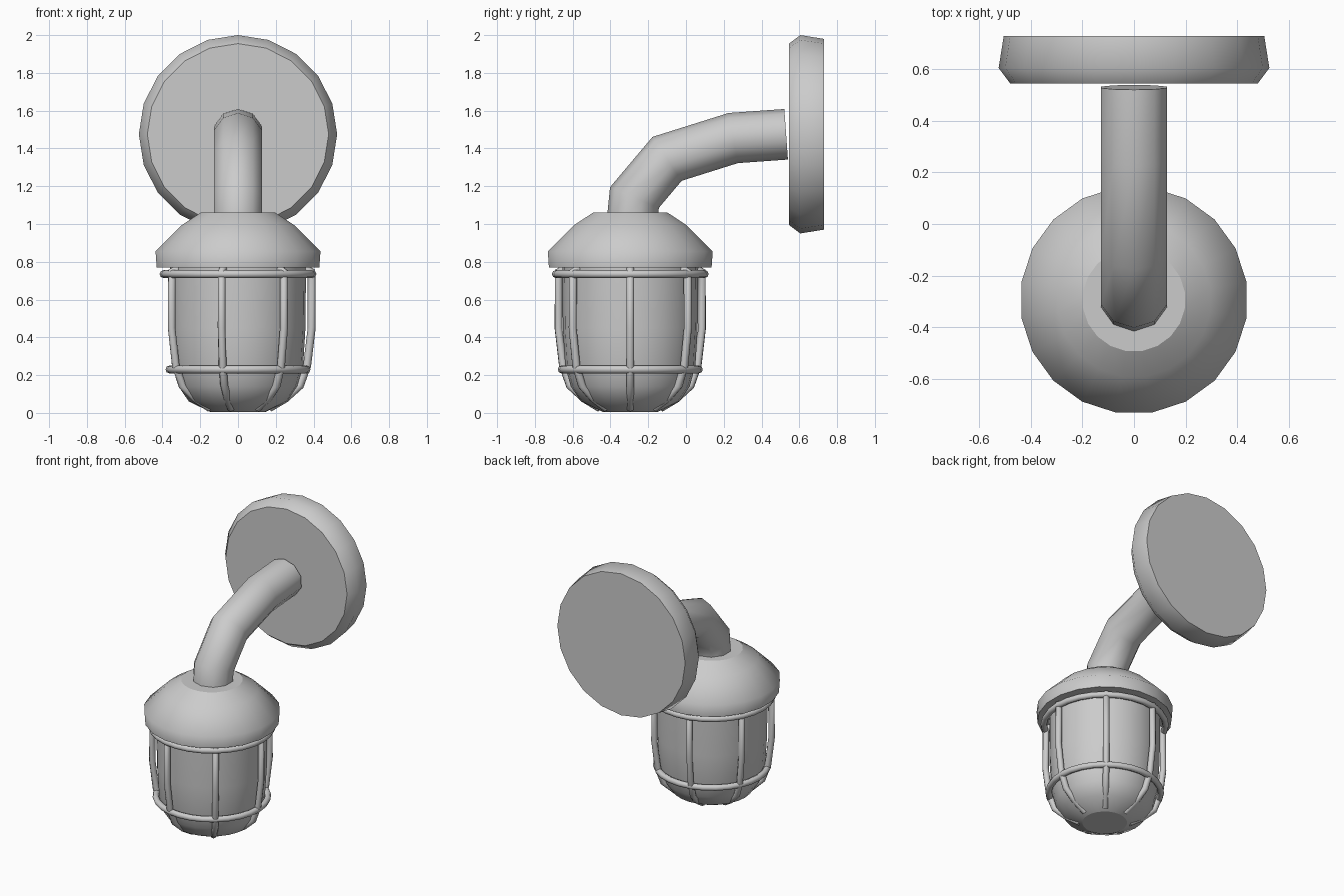
import bpy, bmesh
from math import sin, cos, pi, radians
from mathutils import Vector, Matrix

cube = bpy.data.objects.get("Cube")
if cube:
    bpy.data.objects.remove(cube)

grey = bpy.data.materials.new("light_grey")
grey.use_nodes = True
grey.diffuse_color = (0.6, 0.6, 0.6, 1)
grey.node_tree.nodes["Principled BSDF"].inputs["Base Color"].default_value = grey.diffuse_color

LAMP_Y = -0.295
LAMP = Matrix.Translation((0, LAMP_Y, 0))


def loft(name, rings, matrix):
    """Join rings of points with smooth walls and flat, sharp-edged ends."""
    bm = bmesh.new()
    loops = [[bm.verts.new(p) for p in ring] for ring in rings]
    n = len(loops[0])
    for a, b in zip(loops, loops[1:]):
        for i in range(n):
            j = (i + 1) % n
            bm.faces.new((a[i], a[j], b[j], b[i])).smooth = True
    for end in (loops[0], loops[-1]):
        cap = bm.faces.new(end)
        for edge in cap.edges:
            edge.smooth = False
    bmesh.ops.recalc_face_normals(bm, faces=bm.faces)
    mesh = bpy.data.meshes.new(name)
    bm.to_mesh(mesh)
    bm.free()
    mesh.materials.append(grey)
    obj = bpy.data.objects.new(name, mesh)
    obj.matrix_world = matrix
    bpy.context.collection.objects.link(obj)
    return obj


def lathe(name, profile, sides, matrix, turn=0.0):
    """Spin (radius, height) points about z."""
    angles = [turn + 2 * pi * i / sides for i in range(sides)]
    rings = [[(r * cos(a), r * sin(a), z) for a in angles] for r, z in profile]
    return loft(name, rings, matrix)


def sweep(name, path, radius, sides, matrix):
    """Run a round tube along a path in the local xz plane, with mitred bends."""
    pts = [Vector((x, 0, z)) for x, z in path]
    side = Vector((0, 1, 0))
    rings = []
    for i, p in enumerate(pts):
        before = (p - pts[max(i - 1, 0)]).normalized()
        after = (pts[min(i + 1, len(pts) - 1)] - p).normalized()
        tangent = (before + after).normalized()
        stretch = 1 / max(tangent.dot(after), tangent.dot(before))
        out = side.cross(tangent)
        angles = [2 * pi * k / sides for k in range(sides)]
        rings.append([p + radius * (out * cos(a) * stretch + side * sin(a)) for a in angles])
    return loft(name, rings, matrix)


def hoop(name, radius, z):
    """Round wire ring about the lamp axis."""
    bpy.ops.mesh.primitive_torus_add(location=(0, LAMP_Y, z), major_radius=radius,
                                     minor_radius=0.021, major_segments=28, minor_segments=8)
    obj = bpy.context.object
    obj.name = name
    obj.data.materials.append(grey)
    bpy.ops.object.shade_smooth()


# Wall plate, its axis pointing towards the back
lathe("wall_plate", [(0.48, 0.545), (0.525, 0.605), (0.505, 0.73)], 20,
      Matrix.Translation((0, 0, 1.475)) @ Matrix.Rotation(-pi / 2, 4, 'X'))

# Bent arm from the cap to the plate
sweep("arm", [(-0.283, 1.04), (-0.273, 1.14), (-0.10, 1.345), (0.25, 1.455), (0.53, 1.475)],
      0.134, 10, Matrix.Rotation(pi / 2, 4, 'Z'))

# Lamp cap and glass
lathe("cap", [(0.2, 1.06), (0.3, 0.995), (0.442, 0.855), (0.436, 0.77)], 20, LAMP, radians(9))
lathe("glass", [(0.36, 0.78), (0.357, 0.45), (0.345, 0.25), (0.315, 0.14), (0.26, 0.06), (0.145, 0.005)],
      24, LAMP)

# Wire cage: seven bent bars and two hoops
bar_path = [(0.35, 0.765), (0.388, 0.745), (0.39, 0.45), (0.366, 0.25),
            (0.328, 0.145), (0.25, 0.075), (0.165, 0.025)]
for i in range(7):
    sweep(f"cage_bar_{i + 1}", bar_path, 0.021, 8, LAMP @ Matrix.Rotation(2 * pi * i / 7, 4, 'Z'))
hoop("upper_hoop", 0.394, 0.735)
hoop("lower_hoop", 0.363, 0.23)
